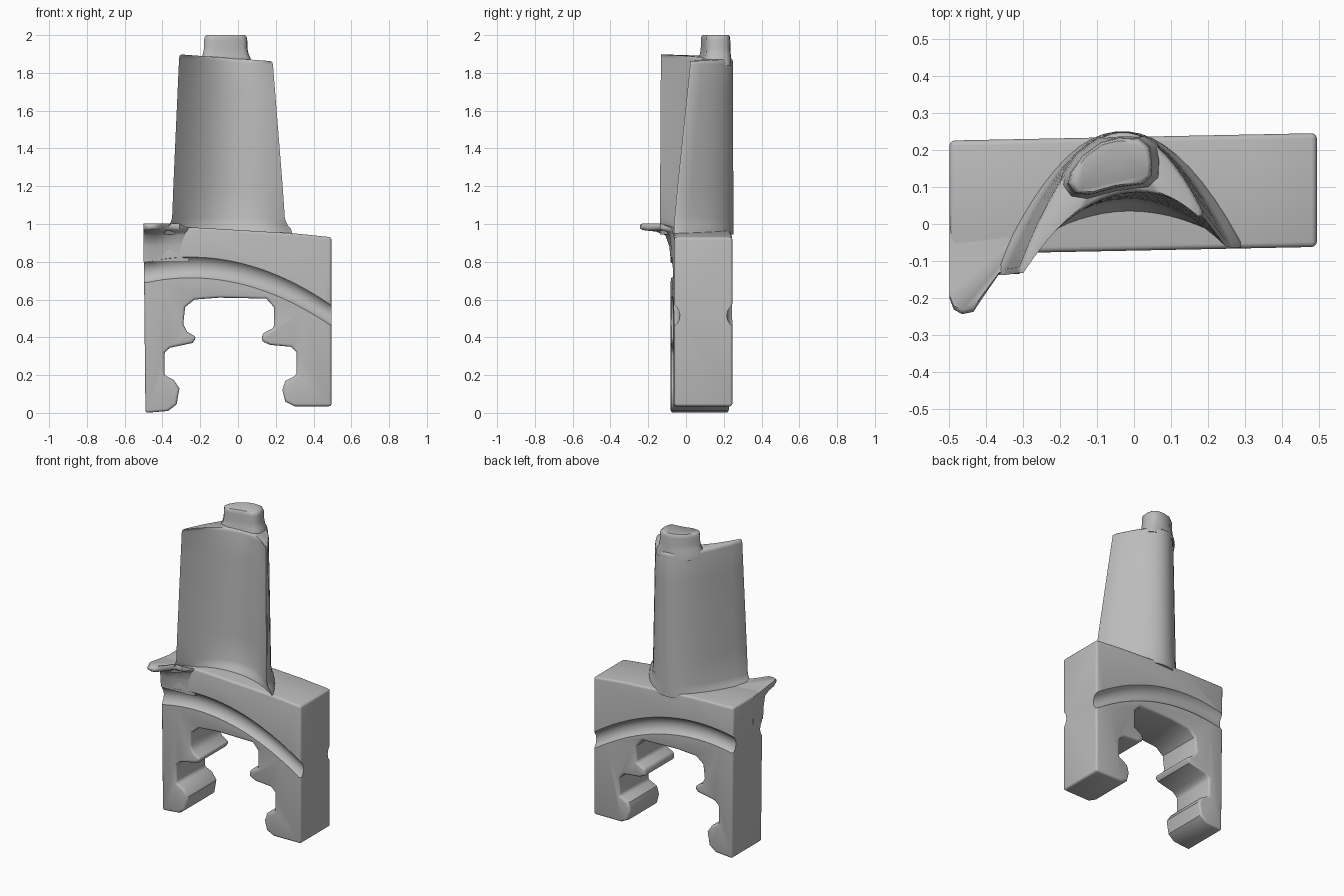
import bpy, bmesh, math

if "Cube" in bpy.data.objects:
    bpy.data.objects.remove(bpy.data.objects["Cube"], do_unlink=True)

GREY = (0.5, 0.5, 0.5, 1.0)
metal = bpy.data.materials.new("grey_metal")
metal.use_nodes = True
metal.diffuse_color = GREY
bsdf = next(n for n in metal.node_tree.nodes if n.type == 'BSDF_PRINCIPLED')
bsdf.inputs["Base Color"].default_value = GREY
bsdf.inputs["Roughness"].default_value = 0.6


def loft(name, rings):
    """Closed solid skinned through equal-length rings of points."""
    bm = bmesh.new()
    loops = [[bm.verts.new(p) for p in ring] for ring in rings]
    n = len(loops[0])
    for a, b in zip(loops, loops[1:]):
        for i in range(n):
            j = (i + 1) % n
            bm.faces.new((a[i], a[j], b[j], b[i]))
    bm.faces.new(loops[0][::-1])
    bm.faces.new(loops[-1])
    bmesh.ops.recalc_face_normals(bm, faces=bm.faces)
    mesh = bpy.data.meshes.new(name)
    bm.to_mesh(mesh)
    bm.free()
    mesh.materials.append(metal)
    obj = bpy.data.objects.new(name, mesh)
    bpy.context.collection.objects.link(obj)
    return obj


def activate(obj):
    bpy.ops.object.select_all(action='DESELECT')
    obj.select_set(True)
    bpy.context.view_layer.objects.active = obj


def apply_modifier(obj, kind, **settings):
    mod = obj.modifiers.new(kind.title(), kind)
    for key, value in settings.items():
        setattr(mod, key, value)
    activate(obj)
    bpy.ops.object.modifier_apply(modifier=mod.name)


def smooth(obj, degrees=40):
    activate(obj)
    bpy.ops.object.shade_smooth_by_angle(angle=math.radians(degrees))


def lerp(a, b, t):
    return a + (b - a) * t


# Root block: stepped slot profile, extruded front to back
profile = [
    (-.49, .0), (-.37, .01), (-.325, .045), (-.31, .13), (-.34, .175), (-.39, .2),
    (-.39, .32), (-.36, .345), (-.24, .37), (-.22, .4), (-.27, .43), (-.29, .47),
    (-.28, .56), (-.23, .6), (-.1, .61), (.15, .605), (.19, .56), (.19, .45),
    (.13, .42), (.125, .38), (.17, .36), (.28, .35), (.31, .32), (.31, .2),
    (.25, .17), (.235, .12), (.25, .06), (.3, .035), (.495, .035), (.495, .93),
    (.3, .95), (-.2, .98), (-.5, .985)]
FRONT, BACK = -.072, .236


def root_ring(y):
    return [(x, y + .02 * x, z) for x, z in profile]


root = loft("root_block", [root_ring(FRONT), root_ring(BACK)])
apply_modifier(root, 'BEVEL', width=.014, segments=3, limit_method='ANGLE',
               angle_limit=math.radians(50))

# Arched grooves cut into the front and back of the root
for label, y0 in (("front", FRONT - .03), ("back", BACK + .03)):
    rings = []
    for i in range(25):
        x = lerp(-.6, .6, i / 24)
        z = .77 - .46 * (x + .25) ** 2
        rings.append([(x, y0 + .02 * x + .06 * math.cos(a), z + .065 * math.sin(a))
                      for a in (k * math.tau / 16 for k in range(16))])
    cutter = loft(label + "_groove_cutter", rings)
    cutter.hide_render = True
    apply_modifier(root, 'BOOLEAN', object=cutter, operation='DIFFERENCE', solver='EXACT')
    bpy.data.objects.remove(cutter, do_unlink=True)
smooth(root, 35)

# Pointed lip overhanging the front left-hand corner of the platform
lip_outline = [(-.5, .02), (-.5, -.2), (-.488, -.232), (-.465, -.244), (-.435, -.238),
               (-.41, -.2), (-.365, -.135), (-.31, -.135), (-.26, -.07), (-.25, .02)]


def lip_ring(z, reach):
    ring = []
    for x, y in lip_outline:
        if y < -.07:
            ring.append((x, -.075 + (y + .075) * reach, z))
        else:
            ring.append((x, y, min(z, .975)))
    return ring


lip = loft("platform_lip", [lip_ring(z, s) for z, s in (
    (.8, .03), (.88, .08), (.94, .2), (.96, .5), (.968, .92), (.978, 1),
    (.993, 1), (1.003, .93))])
smooth(lip, 50)

# Crescent-section airfoil, tapering upwards
STEPS = 20


def blade_ring(t, z, flare=0.0, inset=0.0):
    xl, yl = lerp(-.35, -.312, t) - flare + inset, lerp(-.13, -.125, t)
    xr, yr = lerp(.25, .185, t) + flare - inset, lerp(-.055, .03, t)
    outer = lerp(.335, .283, t) - inset
    inner = lerp(.165, .13, t) - flare + inset
    ring = []
    for side, bulge in ((1, outer), (-1, inner)):
        for i in range(STEPS + 1):
            u = i / STEPS if side > 0 else 1 - i / STEPS
            c = 1 - (2 * u - 1) ** 2
            ring.append((lerp(xl, xr, u), lerp(yl, yr, u) + bulge * c + side * .008,
                         z - .035 * t * (u - .5)))
    return ring


rings = [blade_ring(0, .945, .04), blade_ring(0, .975, .03), blade_ring(0, .995, .012),
         blade_ring(.03, 1.03)]
rings += [blade_ring(t, lerp(1.03, 1.86, t)) for t in (.2, .4, .6, .8, 1)]
rings += [blade_ring(1, 1.873, 0, .003), blade_ring(1, 1.88, 0, .012)]
smooth(loft("blade_airfoil", rings), 50)

# Rounded tip nub with a flared foot
nub_outline = [(-.18, .11), (-.172, .14), (-.14, .185), (-.09, .222), (-.04, .235),
               (.015, .232), (.042, .21), (.05, .17), (.048, .13), (.025, .108),
               (-.05, .098), (-.12, .078), (-.16, .083)]


def nub_ring(z, scale):
    cx, cy = -.065, .155
    return [(cx + (x - cx) * scale, min(cy + (y - cy) * scale, .237), z)
            for x, y in nub_outline]


nub = loft("tip_nub", [nub_ring(z, s) for z, s in (
    (1.84, 1.2), (1.88, 1.14), (1.9, 1.05), (1.93, 1), (1.975, .99), (1.992, .96), (2.0, .88))])
smooth(nub, 50)
